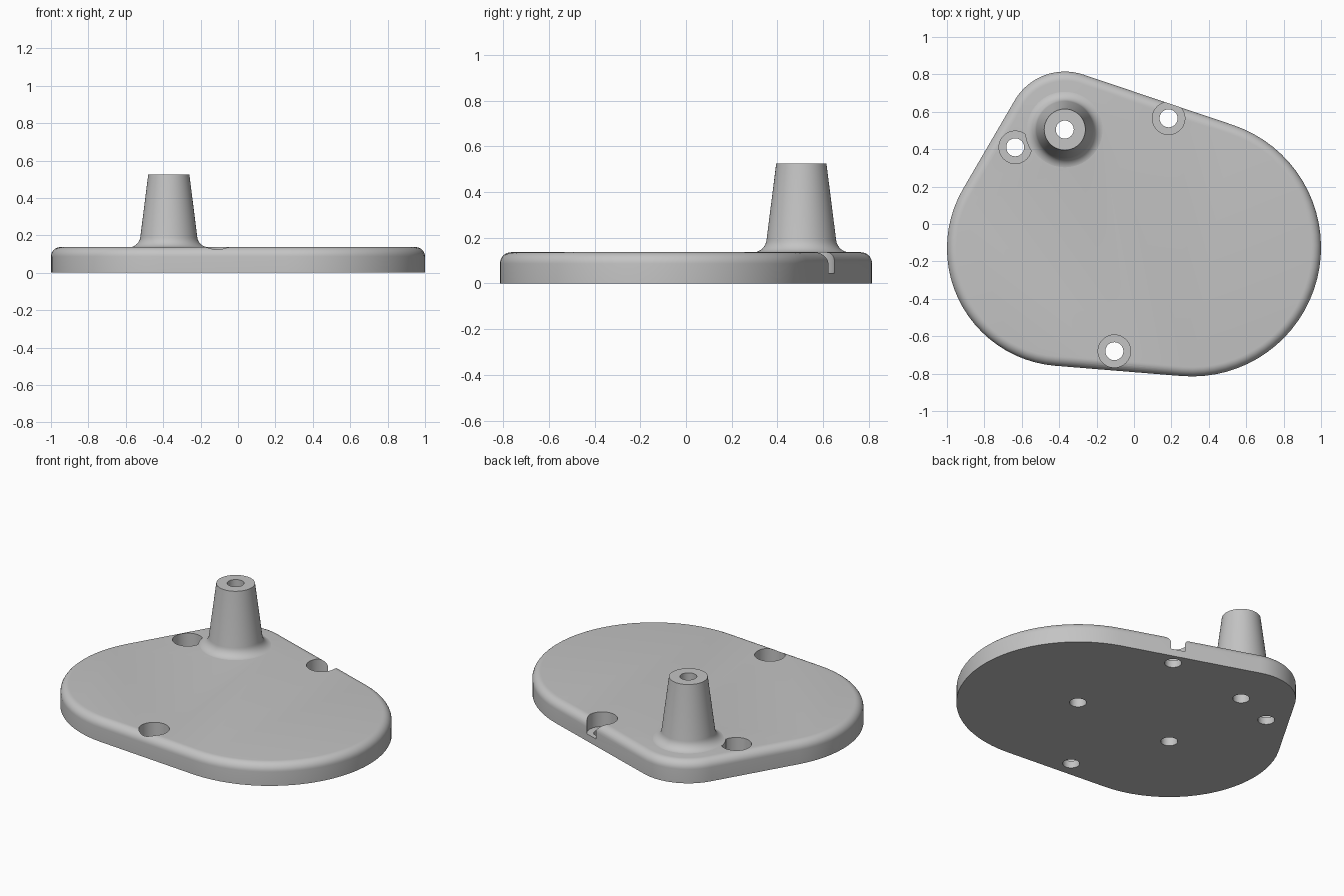
import bpy, bmesh, math
from mathutils import Vector

cube = bpy.data.objects.get("Cube")
if cube:
    bpy.data.objects.remove(cube, do_unlink=True)

grey = bpy.data.materials.new("plain grey")
grey.use_nodes = True
colour = (0.55, 0.55, 0.55, 1)
grey.diffuse_color = colour
grey.node_tree.nodes["Principled BSDF"].inputs["Base Color"].default_value = colour

TOP = 0.137       # plate thickness
ROUND = 0.05      # rounding of the upper rim
HOLE = 0.048
RIGHT_LOBE = (Vector((0.31, -0.125)), 0.69)
BACK_LOBE = (Vector((-0.37, 0.505)), 0.31)
LEFT_LOBE = (Vector((-0.37, -0.13)), 0.63)
LOBES = [RIGHT_LOBE, BACK_LOBE, LEFT_LOBE]
SCREWS = [(-0.635, 0.41), (0.185, 0.565), (-0.105, -0.68)]


def make_object(name, bm):
    bmesh.ops.recalc_face_normals(bm, faces=bm.faces)
    mesh = bpy.data.meshes.new(name)
    bm.to_mesh(mesh)
    bm.free()
    mesh.materials.append(grey)
    obj = bpy.data.objects.new(name, mesh)
    bpy.context.collection.objects.link(obj)
    return obj


def loft(name, rings):
    """Closed solid through a stack of equal-length rings."""
    bm = bmesh.new()
    loops = [[bm.verts.new(p) for p in ring] for ring in rings]
    for low, high in zip(loops, loops[1:]):
        for i in range(len(low)):
            j = (i + 1) % len(low)
            bm.faces.new((low[i], low[j], high[j], high[i]))
    bm.faces.new(loops[0][::-1])
    bm.faces.new(loops[-1])
    return make_object(name, bm)


def lathe(name, centre, profile, sides=64):
    turns = [math.tau * i / sides for i in range(sides)]
    return loft(name, [[(centre[0] + r * math.cos(a), centre[1] + r * math.sin(a), z)
                        for a in turns] for r, z in profile])


def combine(target, tool, operation):
    """Apply a boolean and remove the helper."""
    mod = target.modifiers.new("boolean", "BOOLEAN")
    mod.operation, mod.solver, mod.object = operation, "EXACT", tool
    graph = bpy.context.evaluated_depsgraph_get()
    mesh = bpy.data.meshes.new_from_object(target.evaluated_get(graph))
    target.modifiers.clear()
    target.data = mesh
    bpy.data.objects.remove(tool, do_unlink=True)


def tangent_angle(a, b):
    """Direction of the outer normal of the line joining two lobes."""
    step = b[0] - a[0]
    return math.atan2(step.y, step.x) - math.acos((a[1] - b[1]) / step.length)


def outline(inset, z):
    """Three lobes joined by tangent lines, drawn in by the inset."""
    points = []
    for i, lobe in enumerate(LOBES):
        start = tangent_angle(LOBES[i - 1], lobe)
        sweep = (tangent_angle(lobe, LOBES[(i + 1) % 3]) - start) % math.tau
        steps = round(sweep / math.tau * 72)
        for k in range(steps + 1):
            a = start + sweep * k / steps
            r = lobe[1] - inset
            points.append((lobe[0].x + r * math.cos(a), lobe[0].y + r * math.sin(a), z))
    return points


# Plate with a rounded upper rim
rings = [outline(0, 0)]
for k in range(9):
    a = math.pi / 2 * k / 8
    rings.append(outline(ROUND * (1 - math.cos(a)), TOP - ROUND * (1 - math.sin(a))))
plate = loft("mounting_plate", rings)

# Counterbores for the screw heads
for spot in SCREWS:
    combine(plate, lathe("screw_recess", spot, [(0.087, 0.045), (0.087, 0.4)], 48), "DIFFERENCE")

# Tapered post with a flared foot
foot = 0.061
profile = [(0.213, 0.02)]
for k in range(9):
    a = math.pi / 2 * k / 8 * 0.93
    profile.append((0.213 - foot * math.sin(a), TOP - 0.001 + foot * (1 - math.cos(a))))
profile.append((0.11, 0.525))
combine(plate, lathe("post", BACK_LOBE[0], profile), "UNION")

# Through holes, and blind holes under the two large lobes
for spot in SCREWS + [BACK_LOBE[0]]:
    combine(plate, lathe("through_hole", spot, [(HOLE, -0.1), (HOLE, 0.7)], 40), "DIFFERENCE")
for lobe in (RIGHT_LOBE, LEFT_LOBE):
    combine(plate, lathe("blind_hole", lobe[0], [(HOLE, -0.1), (HOLE, 0.1)], 40), "DIFFERENCE")

# Smooth the curved walls, keep the edges crisp
bpy.ops.object.select_all(action="DESELECT")
plate.select_set(True)
bpy.context.view_layer.objects.active = plate
bpy.ops.object.shade_smooth_by_angle(angle=math.radians(25))
